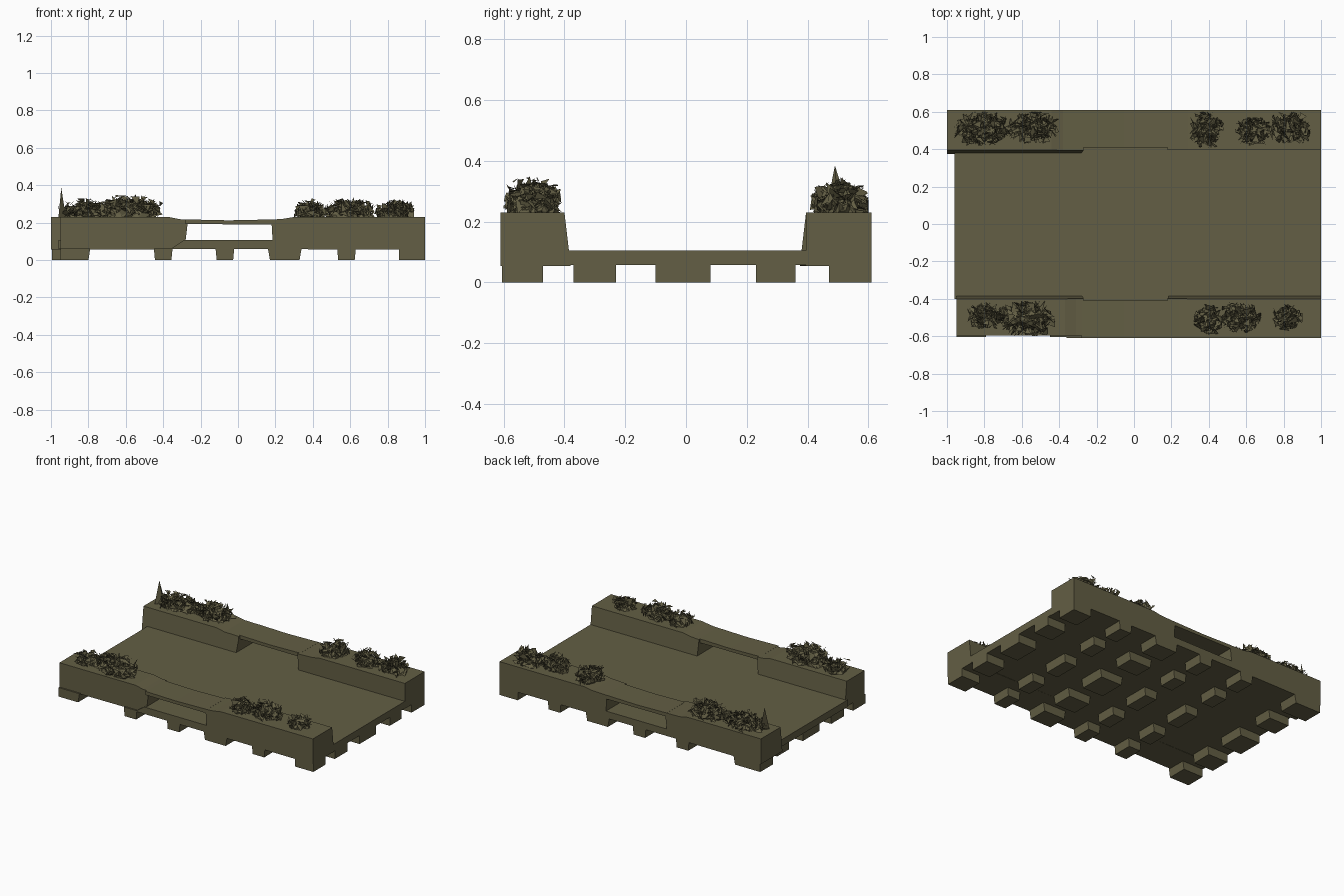
import bpy, bmesh, math, random
from mathutils import Vector

if "Cube" in bpy.data.objects:
    bpy.data.objects.remove(bpy.data.objects["Cube"])

random.seed(7)
olive = bpy.data.materials.new("olive_drab")
olive.diffuse_color = (0.125, 0.113, 0.058, 1)
olive.use_nodes = True
olive.node_tree.nodes["Principled BSDF"].inputs["Base Color"].default_value = olive.diffuse_color


def finish(bm, name):
    bmesh.ops.recalc_face_normals(bm, faces=bm.faces)
    me = bpy.data.meshes.new(name)
    bm.to_mesh(me)
    bm.free()
    me.materials.append(olive)
    ob = bpy.data.objects.new(name, me)
    bpy.context.collection.objects.link(ob)
    return ob


def box(name, x0, x1, y0, y1, z0, z1):
    bm = bmesh.new()
    bmesh.ops.create_cube(bm, size=1)
    for v in bm.verts:
        v.co = ((x0 + x1) / 2 + v.co.x * (x1 - x0),
                (y0 + y1) / 2 + v.co.y * (y1 - y0),
                (z0 + z1) / 2 + v.co.z * (z1 - z0))
    return finish(bm, name)


def extrude_y(name, prof, y0, y1, lean=0.0):
    # x-z profile pushed along y; y0 is the inner side, which leans inward at the bottom
    bm = bmesh.new()
    s = 1 if y1 > y0 else -1
    a = [bm.verts.new((x, y0 - s * lean * max(0, (0.23 - z) / 0.17), z)) for x, z in prof]
    b = [bm.verts.new((x, y1, z)) for x, z in prof]
    bm.faces.new(a)
    bm.faces.new(b)
    n = len(prof)
    for i in range(n):
        j = (i + 1) % n
        bm.faces.new((a[i], a[j], b[j], b[i]))
    return finish(bm, name)


# Deck
box("deck", -0.96, 1.0, -0.40, 0.40, 0.058, 0.106)

# Planters, bench slabs and the sill under each bench
for side, s, x0, x1, inner, ia, ib in (("front", -1, -0.95, 1.0, 0.40, -0.31, 0.24),
                                       ("back", 1, -1.0, 1.0, 0.395, -0.38, 0.29)):
    yo = s * 0.61
    extrude_y(side + "_left_planter",
              [(x0, .055), (x0, .23), (ia - .06, .23), (ia, .218), (-.27, .216),
               (-.27, .19), (-.28, .106), (-.34, .058)], s * inner, s * (0.595 if s < 0 else 0.61), 0.02)
    extrude_y(side + "_right_planter",
              [(x1, .055), (x1, .23), (ib + .06, .23), (ib, .22), (.18, .216),
               (.18, .19), (.185, .106), (.25, .058)], s * inner, yo, 0.0 if s > 0 else 0.02)
    extrude_y(side + "_bench_slab", [(-.28, .192), (-.28, .217), (-.05, .212), (.19, .217), (.19, .19)],
              s * 0.41, yo)
    extrude_y(side + "_sill", [(-.36, .058), (-.29, .106), (.20, .106), (.27, .058)], s * 0.39, yo)

# Feet under the deck
cols = [(-.95, -.79), (-.45, -.35), (-.12, -.02), (.16, .34), (.53, .63), (.86, 1.0)]
rows = [(-.605, -.47), (-.37, -.23), (-.10, .08), (.23, .36), (.47, .61)]
for i, (xa, xb) in enumerate(cols):
    for j, (ya, yb) in enumerate(rows):
        if i == 0 and j == 4:
            xa = -.995
        ft = box("foot_%d_%d" % (i, j), xa, xb, ya, yb, 0.0, 0.062)
        for v in ft.data.vertices:      # slight taper to the ground, inside the outline
            if v.co.z < 0.01 and abs(v.co.x) < 0.8:
                v.co.x += (0.5 * (xa + xb) - v.co.x) * 0.12


# Crumpled shrubs: jagged lump with loose leaf shards
def shrub(name, xa, xb, ya, yb, h):
    bm = bmesh.new()
    cx, cy, rx, ry = (xa + xb) / 2, (ya + yb) / 2, (xb - xa) / 2, (yb - ya) / 2
    bmesh.ops.create_icosphere(bm, subdivisions=3, radius=1)
    for v in bm.verts:
        k = random.uniform(0.5, 0.95)
        v.co = (cx + v.co.x * rx * k, cy + v.co.y * ry * k,
                0.222 + max(0, v.co.z) * h * random.uniform(0.35, 0.85))
    for _ in range(int(230 * rx / 0.15)):
        t, r = random.uniform(0, math.tau), math.sqrt(random.random()) * 0.85
        c = Vector((cx + rx * r * math.cos(t), cy + ry * r * math.sin(t), 0))
        c.z = 0.23 + h * math.sqrt(1 - r * r) * random.uniform(0.2, 0.75)
        pts = []
        for _ in range(3):
            p = c + Vector([random.uniform(-0.032, 0.032) for _ in range(3)])
            p.x = min(max(p.x, xa), xb)
            p.y = min(max(p.y, ya), yb)
            p.z = min(max(p.z, 0.225), 0.23 + h)
            pts.append(bm.verts.new(p))
        bm.faces.new(pts)
    finish(bm, name)


clumps = [(-.96, -.66, .42, .60, .10), (-.68, -.40, .43, .60, .12),
          (.30, .48, .40, .60, .10), (.54, .74, .42, .57, .11), (.72, .95, .43, .60, .10),
          (-.89, -.72, -.56, -.42, .09), (-.74, -.41, -.60, -.41, .14),
          (.32, .47, -.59, -.43, .08), (.45, .68, -.58, -.42, .11), (.74, .90, -.57, -.43, .08)]
for i, c in enumerate(clumps):
    shrub("shrub_%d" % i, *c)

# Tall leaf at the back left corner
bm = bmesh.new()
vs = [bm.verts.new(p) for p in ((-.96, .46, .23), (-.92, .50, .23), (-.94, .53, .26), (-.945, .49, .385))]
for f in ((0, 1, 3), (1, 2, 3), (2, 0, 3)):
    bm.faces.new([vs[k] for k in f])
finish(bm, "tall_leaf")
